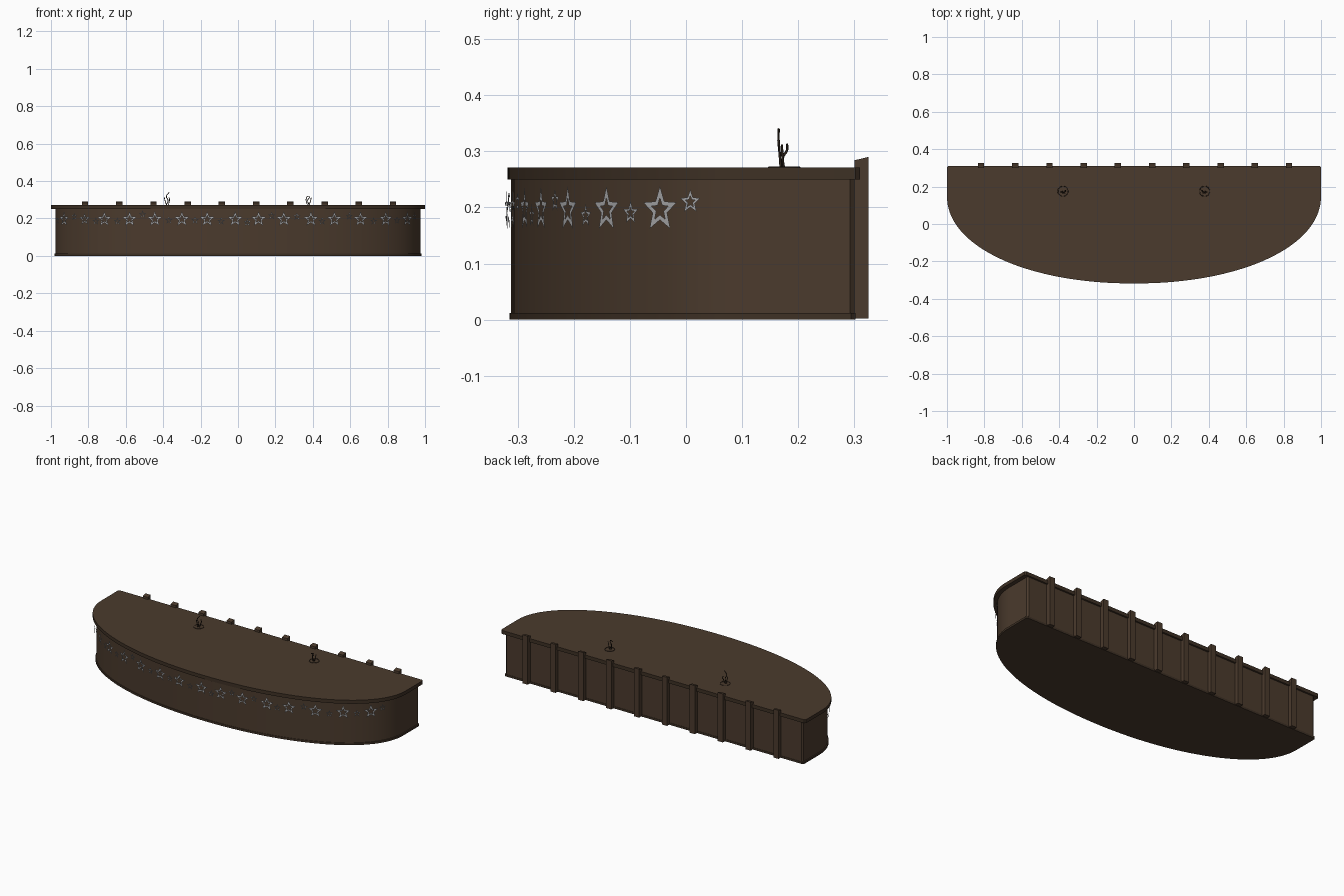
import bpy, bmesh, math
from mathutils import Vector

if "Cube" in bpy.data.objects:
    bpy.data.objects.remove(bpy.data.objects["Cube"])


def material(name, rgb):
    m = bpy.data.materials.new(name)
    m.use_nodes = True
    m.diffuse_color = (*rgb, 1)
    m.node_tree.nodes["Principled BSDF"].inputs["Base Color"].default_value = (*rgb, 1)
    return m


BROWN = material("brown wood", (0.070, 0.043, 0.026))
DARK = material("dark brown trim", (0.048, 0.030, 0.018))
CABLE = material("cable brown", (0.025, 0.016, 0.010))
SILVER = material("silver glitter", (0.40, 0.40, 0.41))

CENTRE_Y = 0.15  # where the straight ends meet the curved front


def finish(name, bm, *mats, smooth=False):
    mesh = bpy.data.meshes.new(name)
    bm.to_mesh(mesh)
    bm.free()
    ob = bpy.data.objects.new(name, mesh)
    bpy.context.collection.objects.link(ob)
    for m in mats:
        mesh.materials.append(m)
    if smooth:
        bpy.ops.object.select_all(action='DESELECT')
        ob.select_set(True)
        bpy.context.view_layer.objects.active = ob
        bpy.ops.object.shade_smooth_by_angle(angle=math.radians(30))
    return ob


def front_point(t, a, b):
    # slightly squared half ellipse, t runs from 0 (right end) to pi (left end)
    c, s = math.cos(t), math.sin(t)
    e = 2 / 2.08
    return Vector((-a * math.copysign(abs(c) ** e, c), CENTRE_Y - b * abs(s) ** e, 0))


def slab(name, half_width, front, back, z0, z1, edge_index=0):
    # half-ellipse plan with clipped back corners, extruded upward
    n = 72
    r = 0.008
    pts = [front_point(math.pi * i / n, half_width, CENTRE_Y - front) for i in range(n + 1)]
    pts += [Vector((half_width, back - r, 0)), Vector((half_width - r, back, 0)),
            Vector((r - half_width, back, 0)), Vector((-half_width, back - r, 0))]
    bm = bmesh.new()
    base = bm.faces.new([bm.verts.new((p.x, p.y, z0)) for p in pts])
    top = bmesh.ops.extrude_face_region(bm, geom=[base])
    for v in top["geom"]:
        if isinstance(v, bmesh.types.BMVert):
            v.co.z = z1
    bmesh.ops.recalc_face_normals(bm, faces=bm.faces)
    for f in bm.faces:
        f.material_index = edge_index if abs(f.normal.z) < 0.5 else 0
    return finish(name, bm, BROWN, DARK, smooth=True)


# Platform: base trim, body and overhanging deck
slab("base_trim", 0.982, -0.315, 0.302, 0.0, 0.012, 1)
slab("body", 0.976, -0.312, 0.30, 0.004, 0.255)
slab("deck", 1.0, -0.318, 0.31, 0.25, 0.271, 1)

# Upright battens along the back, with sloping tops
for i in range(10):
    x = -0.818 + i * 0.183
    bm = bmesh.new()
    side = [(0.30, 0.002), (0.325, 0.002), (0.325, 0.29), (0.30, 0.284)]
    f = bm.faces.new([bm.verts.new((x - 0.017, y, z)) for y, z in side])
    ext = bmesh.ops.extrude_face_region(bm, geom=[f])
    bmesh.ops.translate(bm, vec=(0.034, 0, 0),
                        verts=[v for v in ext["geom"] if isinstance(v, bmesh.types.BMVert)])
    bmesh.ops.recalc_face_normals(bm, faces=bm.faces)
    finish("back_batten_%d" % (i + 1), bm, BROWN)


# Star garland: open five-pointed stars standing just off the curved front
def star(name, x, z, radius):
    a, b = 0.985, CENTRE_Y + 0.322
    lo, hi = 0.0, math.pi
    for _ in range(40):
        mid = (lo + hi) / 2
        lo, hi = (mid, hi) if front_point(mid, a, b).x < x else (lo, mid)
    p = front_point(lo, a, b)
    along = (front_point(lo + 0.01, a, b) - front_point(lo - 0.01, a, b)).normalized()
    bm = bmesh.new()
    rings = []
    for scale in (1.0, 0.5):
        ring = []
        for k in range(10):
            r = radius * scale * (1.0 if k % 2 == 0 else 0.43)
            ang = math.pi / 2 + k * math.pi / 5
            ring.append(bm.verts.new(p + along * (r * math.cos(ang))
                                     + Vector((0, 0, z + r * math.sin(ang)))))
        rings.append(ring)
    outer, inner = rings
    for k in range(10):
        j = (k + 1) % 10
        bm.faces.new((outer[k], inner[k], inner[j], outer[j]))
    bmesh.ops.reverse_faces(bm, faces=bm.faces)
    finish(name, bm, SILVER)


big = [-0.93, -0.82, -0.715, -0.58, -0.445, -0.30, -0.165, -0.015,
       0.11, 0.245, 0.39, 0.515, 0.655, 0.79, 0.905]
for i, x in enumerate(big):
    star("large_star_%d" % (i + 1), x, 0.196, 0.034 if i == 1 else 0.042)

small = [(-0.965, 0.19), (-0.875, 0.21), (-0.76, 0.185), (-0.645, 0.185), (-0.51, 0.222),
         (-0.37, 0.19), (-0.23, 0.19), (-0.09, 0.185), (0.05, 0.178), (0.18, 0.215),
         (0.315, 0.21), (0.45, 0.185), (0.595, 0.212), (0.725, 0.185), (0.85, 0.19),
         (0.945, 0.21)]
for i, (x, z) in enumerate(small):
    star("small_star_%d" % (i + 1), x, z, 0.022)


# Cable outlets on the deck: a flat ring and loose cable ends
def cable(name, pts):
    cu = bpy.data.curves.new(name, 'CURVE')
    cu.dimensions = '3D'
    cu.bevel_depth = 0.0022
    cu.bevel_resolution = 1
    cu.resolution_u = 5
    cu.use_fill_caps = True
    sp = cu.splines.new('BEZIER')
    sp.bezier_points.add(len(pts) - 1)
    for bp, co in zip(sp.bezier_points, pts):
        bp.co = co
        bp.handle_left_type = bp.handle_right_type = 'AUTO'
    cu.materials.append(CABLE)
    bpy.context.collection.objects.link(bpy.data.objects.new(name, cu))


for side, x, tall in (("right", -0.38, 0.34), ("left", 0.378, 0.315)):
    y = 0.175
    bpy.ops.mesh.primitive_torus_add(major_radius=0.027, minor_radius=0.002, major_segments=32,
                                     minor_segments=6, location=(x, y, 0.271))
    ring = bpy.context.object
    ring.name = side + "_outlet_ring"
    ring.data.materials.append(CABLE)
    bpy.ops.object.shade_smooth()
    d = 1 if side == "right" else -1
    cable(side + "_cable_tall", [(x - 0.006 * d, y - 0.006, 0.268), (x + 0.006 * d, y - 0.008, 0.295),
                                 (x - 0.003 * d, y - 0.01, 0.318), (x + 0.012 * d, y - 0.01, tall)])
    cable(side + "_cable_middle", [(x, y, 0.268), (x - 0.008 * d, y - 0.003, 0.288),
                                   (x - 0.014 * d, y - 0.004, 0.312)])
    cable(side + "_cable_hooked", [(x + 0.006 * d, y - 0.002, 0.268), (x + 0.012 * d, y - 0.002, 0.29),
                                   (x + 0.014 * d, y + 0.005, 0.302), (x + 0.01 * d, y + 0.005, 0.313)])
